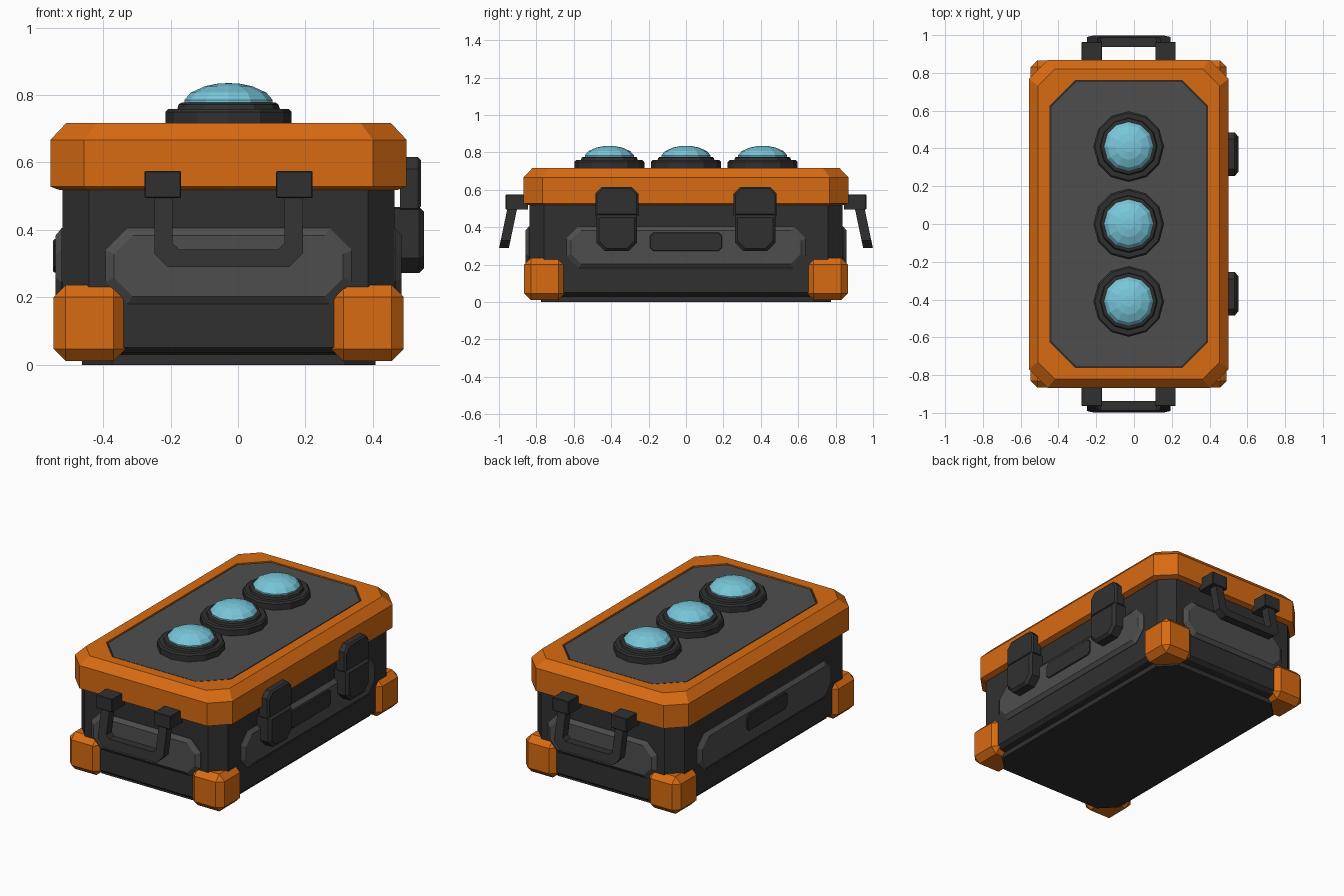
import bpy, bmesh
from math import pi, cos, sin
from mathutils import Matrix, Vector

cube = bpy.data.objects.get("Cube")
if cube:
    bpy.data.objects.remove(cube)

CX = -0.028          # middle of the case across x
HX, HY = 0.492, 0.837  # half size of the case body


def material(name, rgb):
    mat = bpy.data.materials.new(name)
    mat.use_nodes = True
    mat.diffuse_color = (*rgb, 1)
    mat.node_tree.nodes["Principled BSDF"].inputs["Base Color"].default_value = (*rgb, 1)
    return mat


DARK = material("dark plastic", (0.03, 0.03, 0.03))
GREY = material("grey panel", (0.076, 0.076, 0.076))
ORANGE = material("orange shell", (0.69, 0.147, 0.006))
CYAN = material("pale blue lens", (0.19, 0.57, 0.70))


def finish(name, bm, *mats):
    bmesh.ops.recalc_face_normals(bm, faces=bm.faces)
    mesh = bpy.data.meshes.new(name)
    bm.to_mesh(mesh)
    bm.free()
    for mat in mats:
        mesh.materials.append(mat)
    obj = bpy.data.objects.new(name, mesh)
    bpy.context.collection.objects.link(obj)
    return obj


def octagon(hx, hy, top, bottom=None):
    """Rectangle with cut corners; top and bottom cuts may differ."""
    b = top if bottom is None else bottom
    return [(hx, -hy + b), (hx, hy - top), (hx - top, hy), (-hx + top, hy),
            (-hx, hy - top), (-hx, -hy + b), (-hx + b, -hy), (hx - b, -hy)]


def circle(radius, sides=12):
    return [(radius * cos(2 * pi * i / sides), radius * sin(2 * pi * i / sides))
            for i in range(sides)]


def loft(name, rings, matrix, *mats):
    """Skin a stack of (outline, height) rings and cap both ends."""
    bm = bmesh.new()
    loops = [[bm.verts.new(matrix @ Vector((x, y, z))) for x, y in outline]
             for outline, z in rings]
    n = len(loops[0])
    for low, high in zip(loops, loops[1:]):
        for i in range(n):
            j = (i + 1) % n
            bm.faces.new((low[i], low[j], high[j], high[i]))
    bm.faces.new(loops[0][::-1])
    cap = bm.faces.new(loops[-1])
    cap.material_index = len(mats) - 1
    return finish(name, bm, *mats)


def facing(angle, distance, along=0, height=0):
    """Local x runs along the wall, y goes up, z points out of the wall."""
    return (Matrix.Translation((CX, 0, height)) @ Matrix.Rotation(angle, 4, 'Z')
            @ Matrix.Translation((along, -distance, 0)) @ Matrix.Rotation(pi / 2, 4, 'X'))


def plate(name, hx, hy, top, bottom, depth, bevel, matrix, mat):
    full = octagon(hx, hy, top, bottom)
    small = octagon(hx - bevel, hy - bevel, top * 0.9, bottom * 0.9)
    return loft(name, [(full, -0.02), (full, max(0, depth - bevel)), (small, depth)],
                matrix, mat)


centre = Matrix.Translation((CX, 0, 0))

# Case body with its recessed foot plate
loft("case_body", [(octagon(0.435, 0.775, 0.09), 0),
                   (octagon(0.435, 0.775, 0.09), 0.03),
                   (octagon(HX - 0.02, HY - 0.02, 0.08), 0.035),
                   (octagon(HX, HY, 0.078), 0.052),
                   (octagon(HX, HY, 0.078), 0.54)], centre, DARK)

# Lid shell with a sunken panel on top
loft("lid", [(octagon(0.50, 0.84, 0.09), 0.518),
             (octagon(0.528, 0.868, 0.10), 0.528),
             (octagon(0.528, 0.868, 0.10), 0.667),
             (octagon(0.481, 0.821, 0.09), 0.717),
             (octagon(0.418, 0.76, 0.135), 0.717),
             (octagon(0.418, 0.76, 0.135), 0.706)], centre, ORANGE)
loft("lid_panel_groove", [(octagon(0.418, 0.76, 0.135), 0.700),
                          (octagon(0.418, 0.76, 0.135), 0.708)], centre, DARK)
loft("lid_panel", [(octagon(0.41, 0.752, 0.132), 0.702),
                   (octagon(0.41, 0.752, 0.132), 0.714)], centre, GREY)

# Raised wall panels, with a small name plate on the long sides
for k, side in enumerate(("front", "left", "back", "right")):
    angle = k * pi / 2
    long_side = k % 2 == 1
    dist = HX if long_side else HY
    half = 0.64 if long_side else 0.365
    wall = facing(angle, dist, 0, 0.293)
    loft(side + "_wall_panel", [(octagon(half, 0.112, 0.065), -0.01),
                                (octagon(half, 0.112, 0.065), 0.003),
                                (octagon(half - 0.025, 0.09, 0.055), 0.021)], wall, GREY)
    if long_side:
        plate(side + "_name_plate", 0.193, 0.05, 0.018, 0.018, 0.007, 0.004,
              facing(angle, dist + 0.021, 0, 0.323), DARK)

# Corner bumpers
for sx in (-1, 1):
    for sy in (-1, 1):
        bm = bmesh.new()
        bmesh.ops.create_cube(bm, size=1)
        bmesh.ops.scale(bm, vec=(0.214, 0.22, 0.226), verts=bm.verts)
        bmesh.ops.translate(bm, vec=(CX + sx * 0.412, sy * 0.756, 0.124), verts=bm.verts)
        name = ("front" if sy < 0 else "back") + ("_left" if sx > 0 else "_right")
        bumper = finish(name + "_bumper", bm, ORANGE)
        bevel = bumper.modifiers.new("chamfer", 'BEVEL')
        bevel.width = 0.036
        bevel.segments = 1

# Lamps: stepped collar and faceted dome
for name, y in (("front", -0.41), ("middle", 0.0), ("back", 0.41)):
    spot = Matrix.Translation((CX, y, 0))
    loft(name + "_lamp_collar", [(circle(0.187), 0.70), (circle(0.187), 0.75),
                                 (circle(0.178), 0.759), (circle(0.152), 0.759),
                                 (circle(0.148), 0.772), (circle(0.14), 0.777)], spot, DARK)
    loft(name + "_lamp_lens", [(circle(0.131), 0.765), (circle(0.131), 0.785),
                               (circle(0.112), 0.807), (circle(0.07), 0.826),
                               (circle(0.03), 0.834), (circle(0.004), 0.835)], spot, CYAN)

# Carrying handles at both ends: two mounts and a leaning U-shaped grip
outer, inner, cut = 0.22, 0.166, 0.04
grip = [(-outer, 0.53), (-outer, 0.29 + cut), (-outer + cut, 0.29), (outer - cut, 0.29),
        (outer, 0.29 + cut), (outer, 0.53), (inner, 0.53), (inner, 0.36),
        (inner - 0.02, 0.342), (-inner + 0.02, 0.342), (-inner, 0.36), (-inner, 0.53)]
for name, angle in (("front", 0), ("back", pi)):
    for tag, along in (("a", -0.195), ("b", 0.195)):
        plate(f"{name}_handle_mount_{tag}", 0.054, 0.04, 0.002, 0.002, 0.098, 0.003,
              facing(angle, 0.866, along, 0.534), DARK)
    bm = bmesh.new()
    wall = facing(angle, 0)
    verts = []
    for thick in (0, 0.052):
        verts.append([bm.verts.new(wall @ Vector((x, z, 0.947 - (z - 0.29) * 0.21 + thick)))
                      for x, z in grip])
    near, far = verts
    bm.faces.new(near[::-1])
    bm.faces.new(far)
    for i in range(len(grip)):
        j = (i + 1) % len(grip)
        bm.faces.new((near[i], near[j], far[j], far[i]))
    finish(name + "_handle_grip", bm, DARK)

# Latches on the left side: thin upper tab over a thick lower clasp
for name, y in (("front", -0.37), ("back", 0.37)):
    plate(name + "_latch_tab", 0.115, 0.078, 0.035, 0.004, 0.043, 0.01,
          facing(pi / 2, 0.528, y, 0.538), DARK)
    plate(name + "_latch_clasp", 0.109, 0.098, 0.004, 0.045, 0.088, 0.015,
          facing(pi / 2, HX, y, 0.37), DARK)
